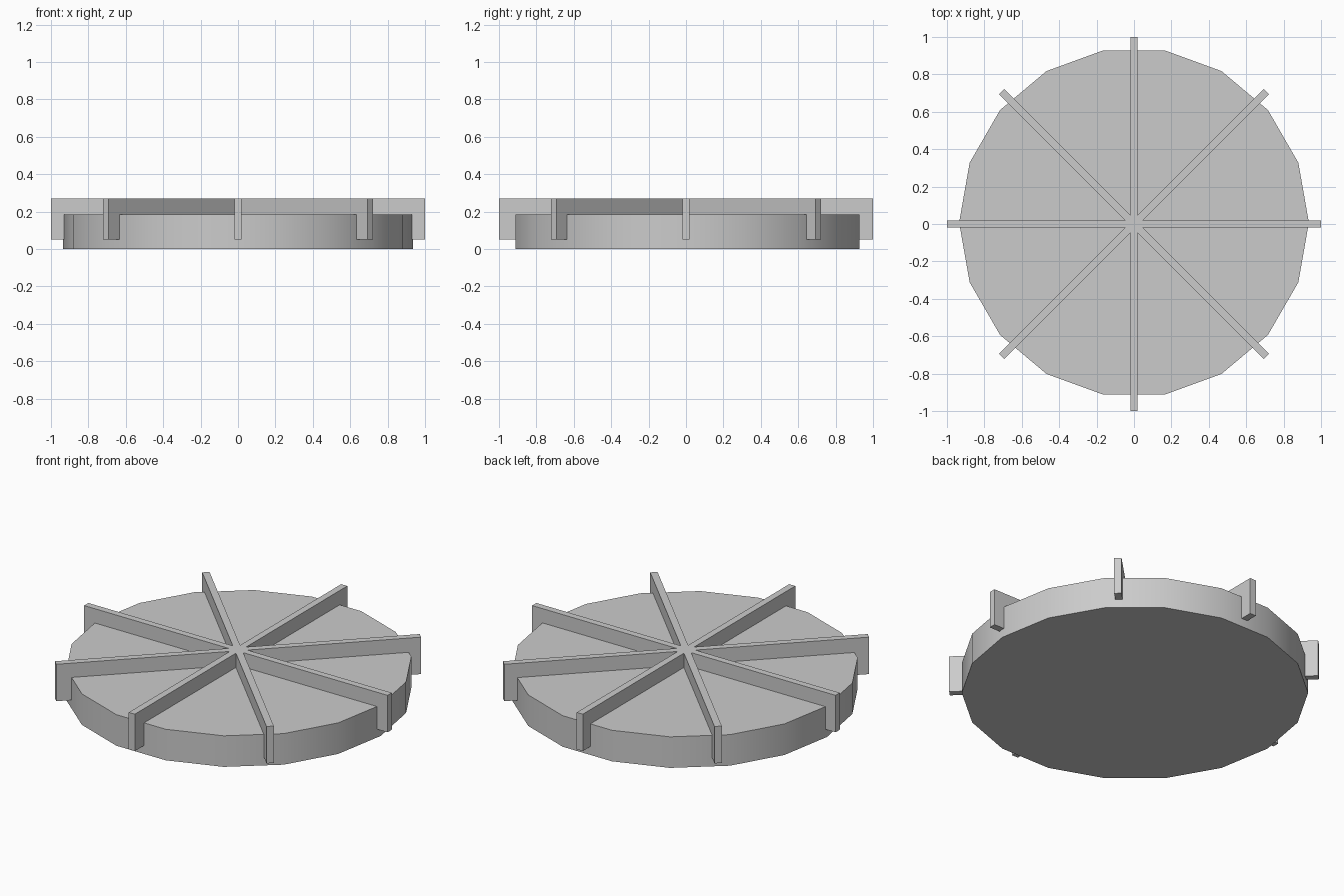
import bpy, math

if "Cube" in bpy.data.objects:
    bpy.data.objects.remove(bpy.data.objects["Cube"])

# 18-sided base disc with smooth-shaded rim
bpy.ops.mesh.primitive_cylinder_add(vertices=18, radius=0.935, depth=0.185,
                                    location=(0, 0.008, 0.0925),
                                    rotation=(0, 0, math.radians(10)))
disc = bpy.context.object
disc.name = "base_disc"
# put a corner exactly on +x
disc.rotation_euler.z = math.radians(-90)
bpy.ops.object.transform_apply(location=False, rotation=True, scale=False)
bpy.ops.object.shade_smooth_by_angle(angle=math.radians(30))

# four full-width bars crossing at the centre give eight dividers
for i in range(4):
    bpy.ops.mesh.primitive_cube_add(size=1, location=(0, 0, 0.16),
                                    rotation=(0, 0, i * math.pi / 4))
    bar = bpy.context.object
    bar.name = f"divider_bar_{i + 1}"
    bar.scale = (2.0, 0.04, 0.22)
    bpy.ops.object.transform_apply(location=False, rotation=True, scale=True)
